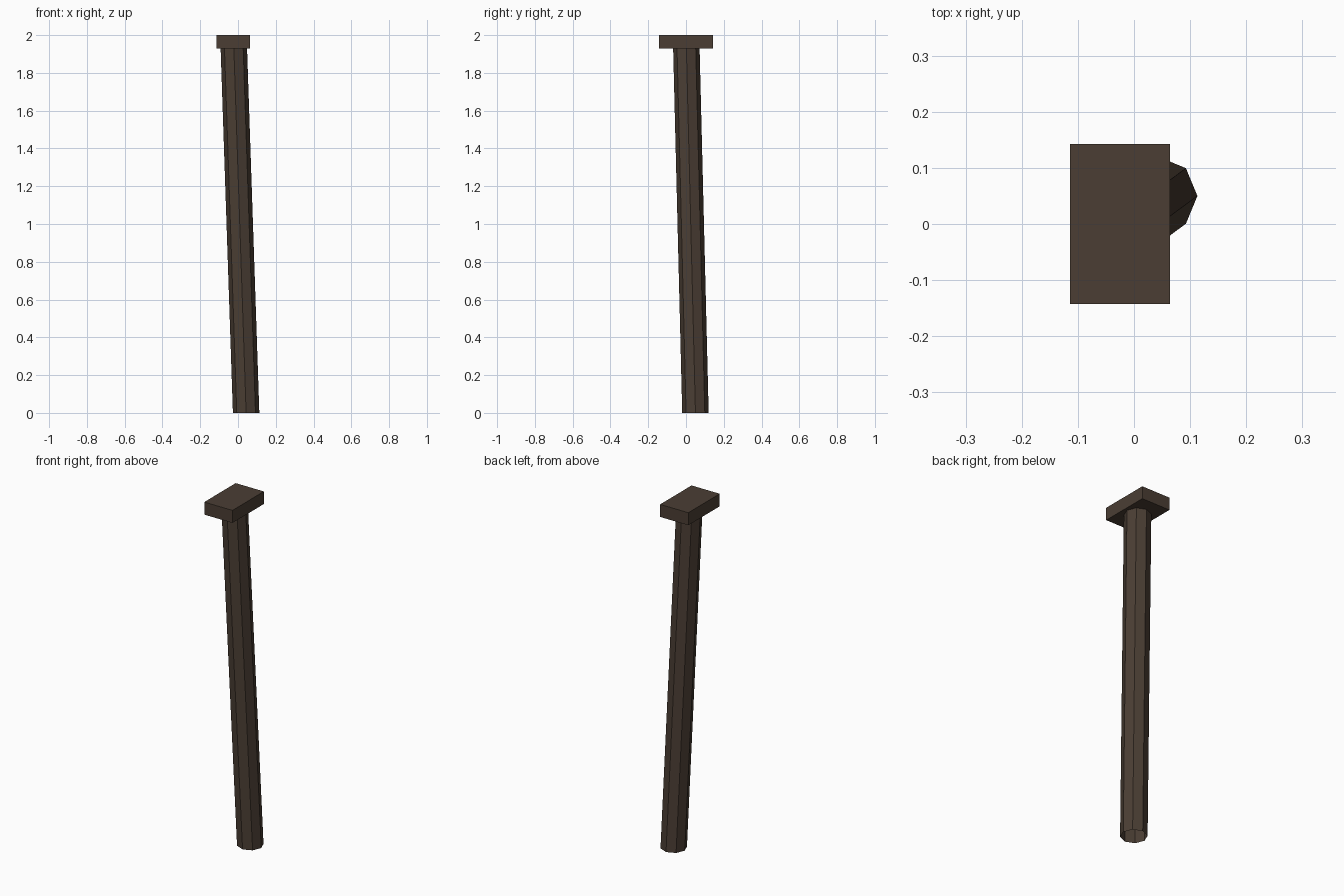
import bpy, bmesh
from mathutils import Vector

if "Cube" in bpy.data.objects:
    bpy.data.objects.remove(bpy.data.objects["Cube"])

wood = bpy.data.materials.new("dark_wood")
wood.diffuse_color = (0.07, 0.048, 0.034, 1)
wood.use_nodes = True
wood.node_tree.nodes["Principled BSDF"].inputs["Base Color"].default_value = wood.diffuse_color


def add_object(name, bm):
    bmesh.ops.recalc_face_normals(bm, faces=bm.faces)
    mesh = bpy.data.meshes.new(name)
    bm.to_mesh(mesh)
    bm.free()
    mesh.materials.append(wood)
    obj = bpy.data.objects.new(name, mesh)
    bpy.context.collection.objects.link(obj)
    return obj


# Leaning eight-sided post: open tube, sheared so both ends stay level
CAP_BOTTOM, TOP = 1.928, 2.0
base, head = Vector((0.043, 0.050, 0)), Vector((-0.022, 0.002, CAP_BOTTOM))
bm = bmesh.new()
bmesh.ops.create_cone(bm, cap_ends=False, segments=8,
                      radius1=0.07, radius2=0.07, depth=1)
for v in bm.verts:
    end = head if v.co.z > 0 else base
    v.co = Vector((v.co.x, v.co.y, 0)) + end
add_object("post", bm)

# Flat rectangular cap block
bm = bmesh.new()
bmesh.ops.create_cube(bm, size=1)
bmesh.ops.scale(bm, vec=(0.179, 0.285, TOP - CAP_BOTTOM), verts=bm.verts)
bmesh.ops.translate(bm, vec=(-0.025, 0, (TOP + CAP_BOTTOM) / 2), verts=bm.verts)
add_object("cap", bm)
